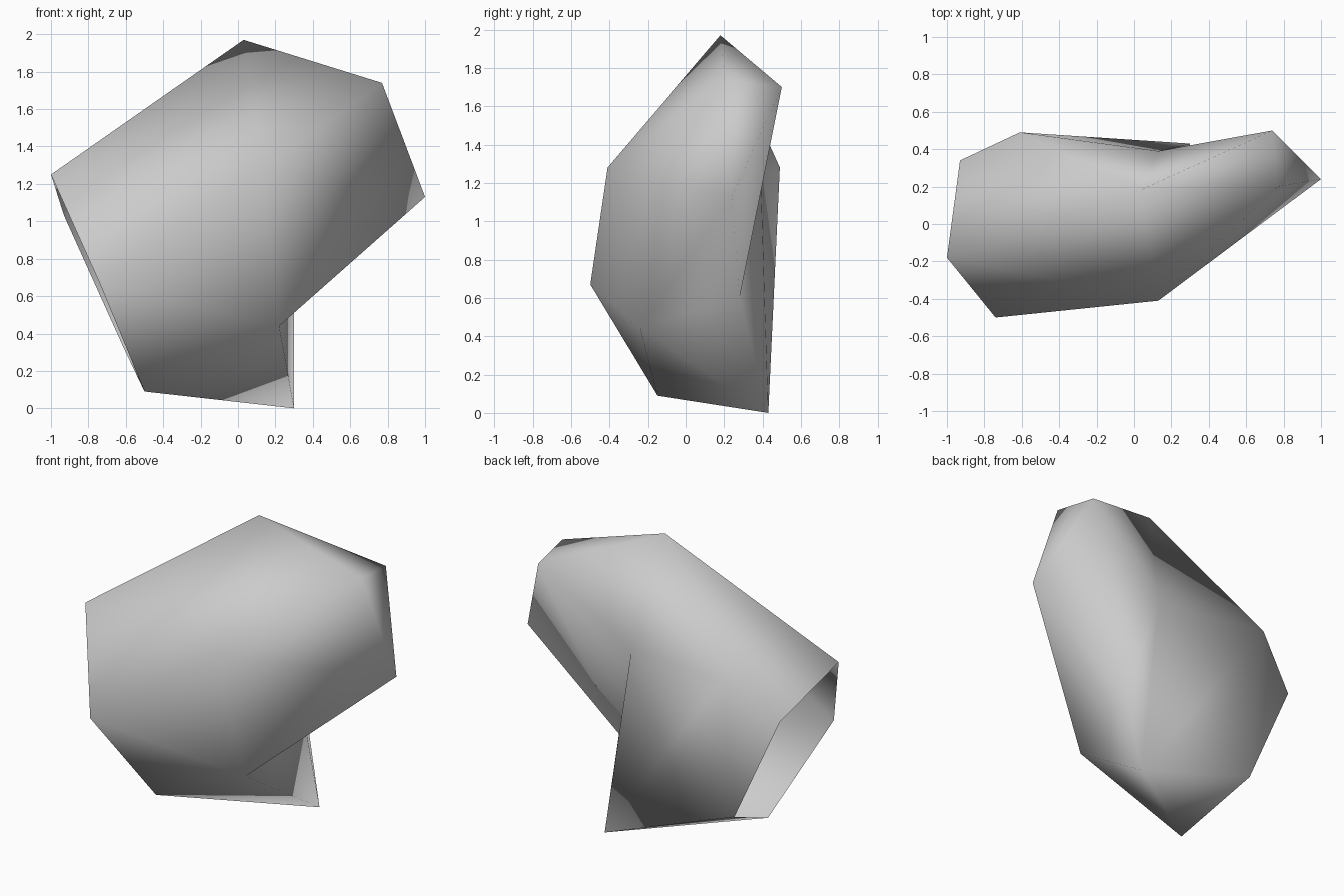
import bpy
import bmesh

# Remove the default cube
default_cube = bpy.data.objects.get("Cube")
if default_cube:
    bpy.data.objects.remove(default_cube, do_unlink=True)

# Five-sided cross-sections along the bent shell
open_rim = [(-.5, -.15, .09), (-.74, -.5, .67), (-1, -.18, 1.25),
            (-.93, .34, 1.03), (-.61, .36, .32)]
middle_ring = [(.22, -.24, .44), (.13, -.41, 1.28), (.03, .18, 1.97),
               (-.61, .49, 1.28), (.3, .43, 0)]
end_ring = [(1, .24, 1.13), (.77, .2, 1.74), (.74, .5, 1.7),
            (.13, .39, 1.25), (.3, .28, .6)]


def make_material(name, colour):
    material = bpy.data.materials.new(name)
    material.use_nodes = True
    material.diffuse_color = colour
    shader = material.node_tree.nodes["Principled BSDF"]
    shader.inputs["Base Color"].default_value = colour
    shader.inputs["Roughness"].default_value = .8
    return material


def bridge(bm, first, second, swapped=()):
    """Join two rings with triangles; swapped sides use the other diagonal."""
    count = len(first)
    for side in range(count):
        following = (side + 1) % count
        a, b = first[side], first[following]
        c, d = second[following], second[side]
        if side in swapped:
            triangles = [(a, c, b), (a, d, c)]
        else:
            triangles = [(a, d, b), (b, d, c)]
        for triangle in triangles:
            bm.faces.new(triangle)


# Shell: two bridged sections, open at the rim
bm = bmesh.new()
rim, middle, end = [[bm.verts.new(point) for point in ring]
                    for ring in (open_rim, middle_ring, end_ring)]
bridge(bm, rim, middle)
bridge(bm, middle, end, swapped=(2,))

# Closed far end, fanned from its upper back corner
tip, top, corner, valley, notch = end
for pair in ((tip, top), (notch, tip), (valley, notch)):
    bm.faces.new((corner, pair[1], pair[0]))

bmesh.ops.recalc_face_normals(bm, faces=bm.faces[:])
# Keep the front faces pointing outwards
bm.normal_update()
front_face = min(bm.faces, key=lambda face: face.calc_center_median().y)
if front_face.normal.y > 0:
    bmesh.ops.reverse_faces(bm, faces=bm.faces[:])

for face in bm.faces:
    face.smooth = True

mesh = bpy.data.meshes.new("bent_shell")
bm.to_mesh(mesh)
bm.free()
mesh.materials.append(make_material("light grey", (.6, .6, .6, 1)))
shell = bpy.data.objects.new("bent_shell", mesh)
bpy.context.collection.objects.link(shell)
